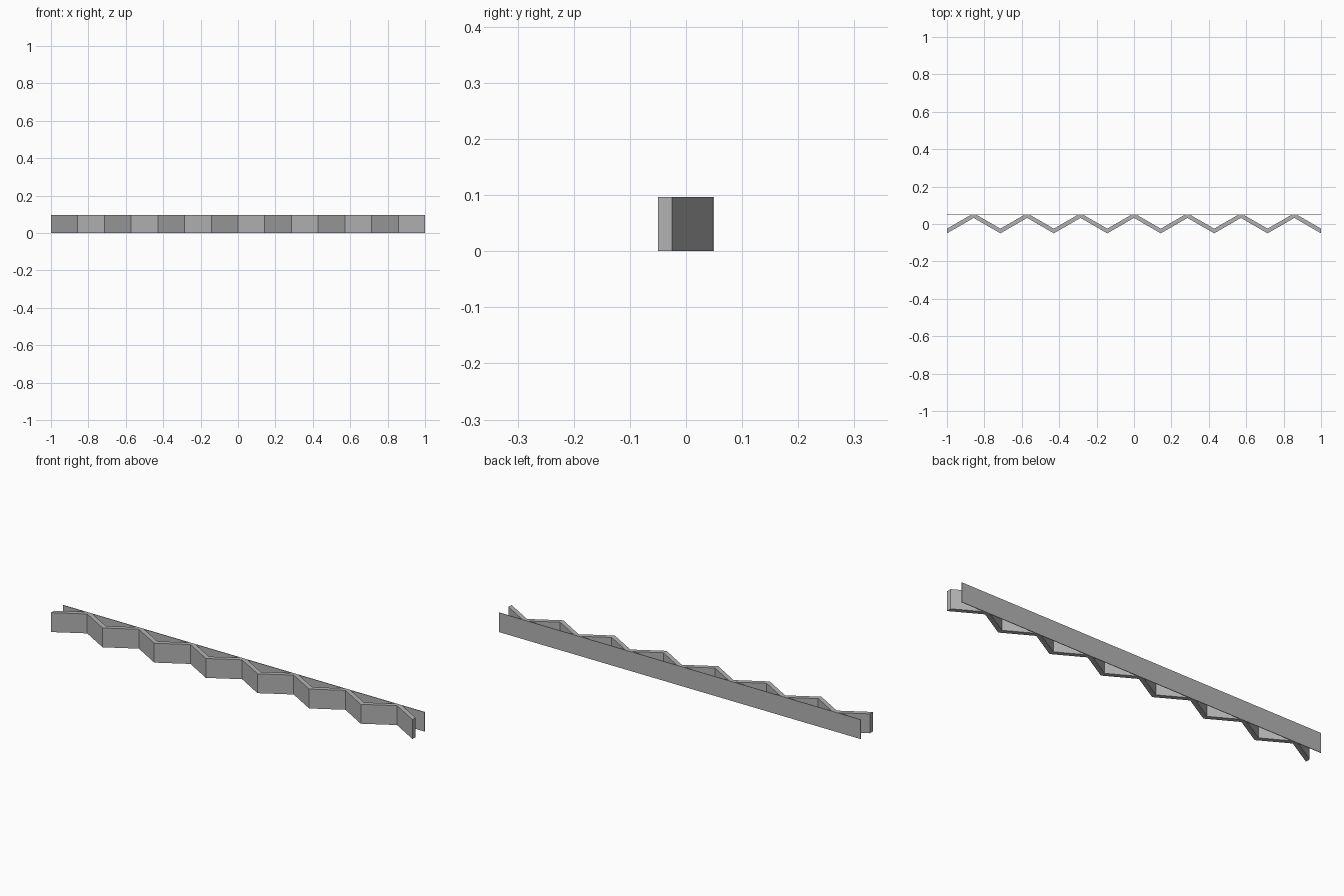
import bpy, bmesh

if "Cube" in bpy.data.objects:
    bpy.data.objects.remove(bpy.data.objects["Cube"], do_unlink=True)

HEIGHT = 0.097
FRONT, SHEET_FRONT, BACK = -0.05, 0.047, 0.05
RISE, THICK = 0.0825, 0.025
FOLDS = 14
STEP = 2 / FOLDS

grey = bpy.data.materials.new("grey")
grey.use_nodes = True
colour = (0.45, 0.45, 0.45, 1)
grey.diffuse_color = colour
grey.node_tree.nodes["Principled BSDF"].inputs["Base Color"].default_value = colour


def extrude_outline(name, outline):
    """Raise a flat plan outline to the full height."""
    bm = bmesh.new()
    base = bm.faces.new([bm.verts.new((x, y, 0)) for x, y in outline])
    top = bmesh.ops.extrude_face_region(bm, geom=[base])["geom"]
    verts = [v for v in top if isinstance(v, bmesh.types.BMVert)]
    bmesh.ops.translate(bm, verts=verts, vec=(0, 0, HEIGHT))
    bmesh.ops.recalc_face_normals(bm, faces=bm.faces)
    mesh = bpy.data.meshes.new(name)
    bm.to_mesh(mesh)
    bm.free()
    mesh.materials.append(grey)
    obj = bpy.data.objects.new(name, mesh)
    bpy.context.collection.objects.link(obj)


# Folded strip: sharp folds in front, ridges trimmed flat against the sheet
front, rear = [], []
trim = (FRONT + THICK + RISE - SHEET_FRONT) / RISE * STEP
for i in range(FOLDS + 1):
    x = -1 + i * STEP
    if i % 2:
        front.append((x, FRONT + RISE))
        rear += [(x - trim, SHEET_FRONT), (x + trim, SHEET_FRONT)]
    else:
        front.append((x, FRONT))
        rear.append((x, FRONT + THICK))
extrude_outline("zigzag_strip", front + rear[::-1])

# Thin flat backing sheet
extrude_outline("backing_sheet", [(-1, SHEET_FRONT), (1, SHEET_FRONT), (1, BACK), (-1, BACK)])
